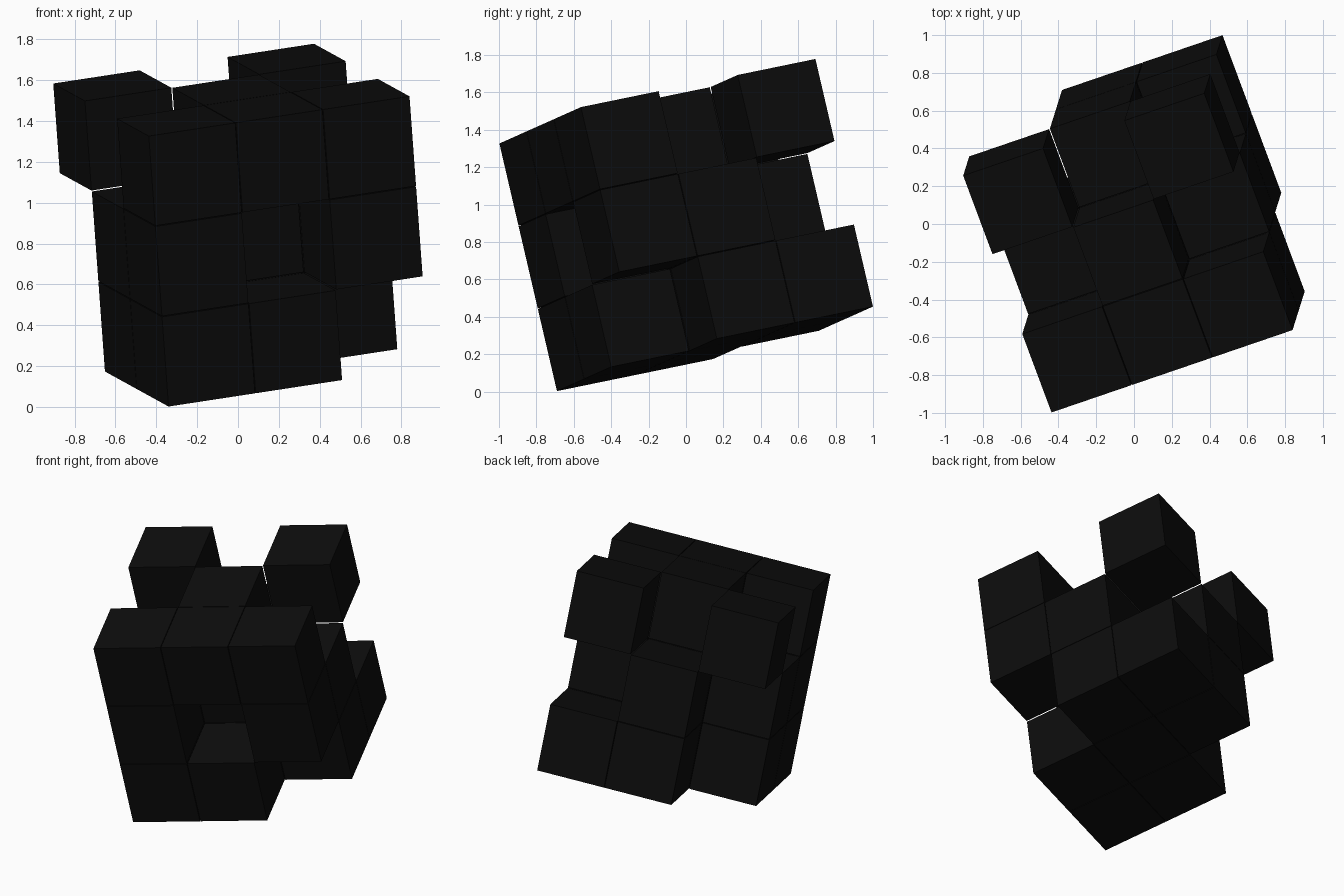
import bpy
from mathutils import Matrix, Vector

cube = bpy.data.objects.get("Cube")
if cube:
    bpy.data.objects.remove(cube, do_unlink=True)

# Near-black material shared by every block
black = bpy.data.materials.new("matte_black")
black.use_nodes = True
colour = (0.0037, 0.0037, 0.0037, 1)
black.diffuse_color = colour
black.node_tree.nodes["Principled BSDF"].inputs["Base Color"].default_value = colour

# Tilted frame of the block stack: width, depth and height directions
UNIT = 0.4555
GAP = 0.004
origin = Vector((-0.341, -0.692, 0))
up = Vector((-0.071, -0.226, 0.972)).normalized()
across = Vector((0.936, 0.319, 0.147))
across = (across - up * across.dot(up)).normalized()
back = up.cross(across)
tilt = Matrix((across, back, up)).transposed()

# Three layers from bottom to top; each row runs across, rows go front to back
layers = {
    "bottom": ("##.", "###", ".##"),
    "middle": ("#.#", "###", ".#."),
    "top":    ("###", ".#.", "#.#"),
}
depth_names = ("front", "centre", "rear")
side_names = ("right", "middle", "left")


def add_block(name, cell):
    """One cube of the stack, slightly smaller than its cell."""
    centre = origin + tilt @ ((Vector(cell) + Vector((0.5, 0.5, 0.5))) * UNIT)
    bpy.ops.mesh.primitive_cube_add(size=UNIT - GAP)
    block = bpy.context.object
    block.name = name
    block.data.materials.append(black)
    block.matrix_world = Matrix.Translation(centre) @ tilt.to_4x4()


for k, (layer, rows) in enumerate(layers.items()):
    for j, row in enumerate(rows):
        for i, mark in enumerate(row):
            if mark == "#":
                add_block(f"block_{layer}_{depth_names[j]}_{side_names[i]}", (i, j, k))
